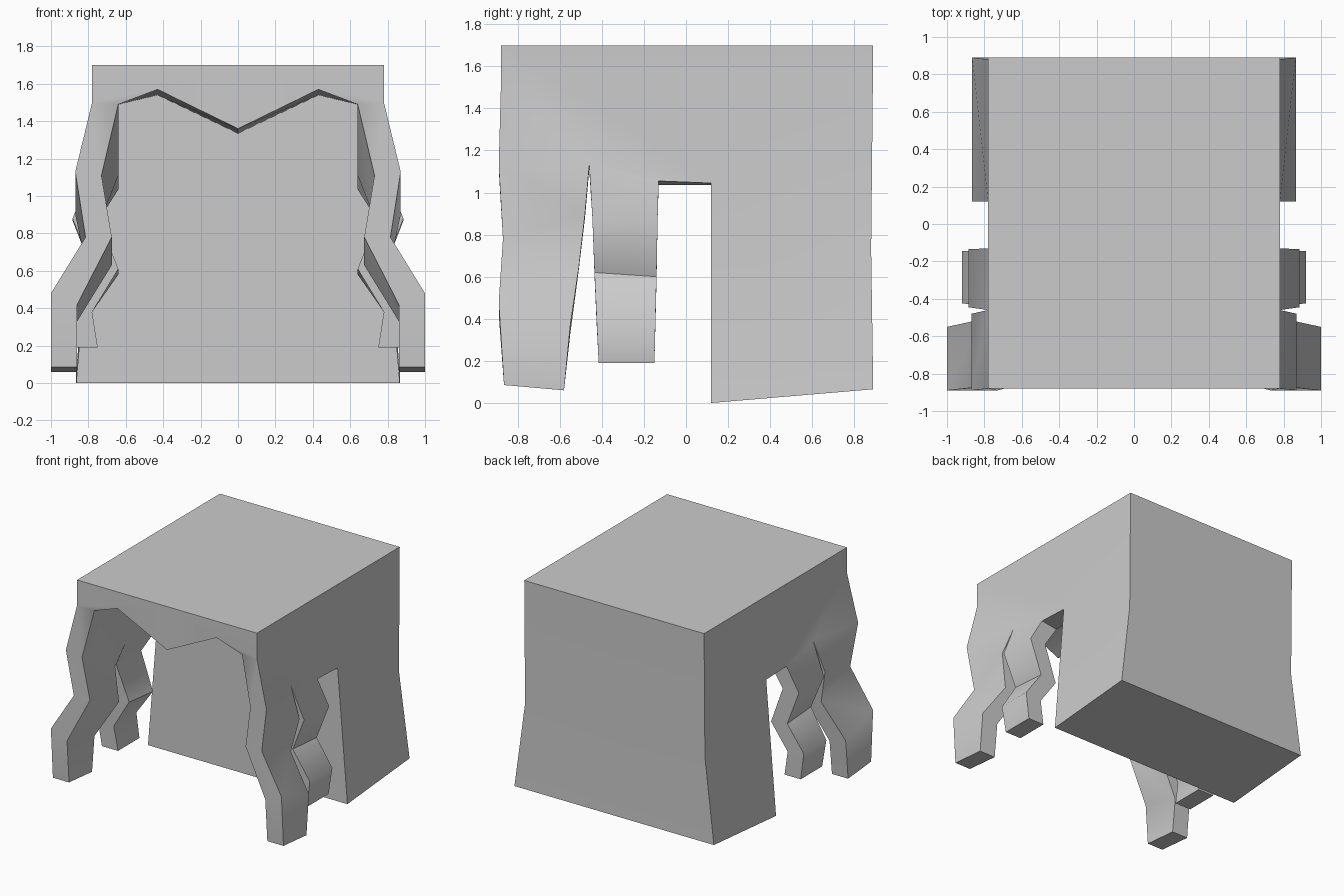
import bpy, bmesh, math

cube = bpy.data.objects.get("Cube")
if cube:
    bpy.data.objects.remove(cube)

grey = bpy.data.materials.new("plain grey")
grey.use_nodes = True
grey.diffuse_color = (0.6, 0.6, 0.6, 1)
grey.node_tree.nodes["Principled BSDF"].inputs["Base Color"].default_value = (0.6, 0.6, 0.6, 1)

THICK = 0.14      # thickness of side walls and legs
SIDE = 0.78       # outer half width
INNER = SIDE - THICK
FRONT, SLOT, BACK, TOP = -0.88, 0.12, 0.89, 1.7

bm = bmesh.new()


def face(*points):
    return bm.faces.new([bm.verts.new(p) for p in points])


def ring(front, rear, x):
    """Four corners of a leg section; front and rear are (y, outer z, inner z)."""
    return [(x, front[0], front[1]), (x - THICK, front[0], front[2]),
            (x - THICK, rear[0], rear[2]), (x, rear[0], rear[1])]


def leg(rings):
    for a, b in zip(rings, rings[1:]):
        for i in range(4):
            j = (i + 1) % 4
            face(a[i], a[j], b[j], b[i])
    face(*rings[-1])


# Corners shared by the legs and the wall above them
corner_out, corner_in = (SIDE, FRONT, 1.5), (INNER, -0.865, 1.49)
notch_out, notch_in = (SIDE, -0.46, 1.13), (INNER, -0.46, 1.11)
gap_out, gap_in = (SIDE, -0.13, 1.055), (INNER, -0.13, 1.035)
slot_out, slot_in = (SIDE, SLOT, 1.045), (INNER, SLOT, 1.035)

# Front leg, zigzagging outward
leg([[corner_out, corner_in, notch_in, notch_out],
     ring((-0.89, 1.13, 1.11), (-0.48, 0.90, 0.88), 0.87),
     ring((-0.87, 0.78, 0.78), (-0.51, 0.64, 0.63), 0.815),
     ring((-0.89, 0.48, 0.42), (-0.55, 0.37, 0.33), 1.0),
     ring((-0.865, 0.085, 0.085), (-0.58, 0.06, 0.06), 1.0)])

# Middle leg
leg([[notch_out, notch_in, gap_in, gap_out],
     ring((-0.445, 0.88, 0.88), (-0.135, 0.87, 0.87), 0.885),
     ring((-0.435, 0.62, 0.61), (-0.14, 0.60, 0.58), 0.78),
     ring((-0.425, 0.40, 0.38), (-0.145, 0.40, 0.38), 0.92),
     ring((-0.415, 0.19, 0.19), (-0.15, 0.19, 0.19), 0.89)])

# Side wall, outside and inside, with the slot ceiling
face(corner_out, notch_out, gap_out, slot_out, (SIDE, SLOT, TOP), (SIDE, FRONT, TOP))
face(corner_in, notch_in, gap_in, slot_in, (INNER, SLOT, 1.49))
face(gap_out, gap_in, slot_in, slot_out)

# Top, front fascia with its wavy edge, and the ceiling behind it
face((0, FRONT, TOP), (SIDE, FRONT, TOP), (SIDE, SLOT, TOP), (0, SLOT, TOP))
face((0, SLOT, TOP), (SIDE, SLOT, TOP), (SIDE, BACK, TOP), (0, BACK, TOP))
mid_front, peak_front = (0, FRONT, 1.36), (0.43, FRONT, 1.57)
mid_back, peak_back, end_back = (0, SLOT, 1.335), (0.43, SLOT, 1.54), (INNER, SLOT, 1.49)
face(mid_front, peak_front, corner_out, (SIDE, FRONT, TOP), (0, FRONT, TOP))
face(mid_front, peak_front, peak_back, mid_back)
face(peak_front, corner_in, end_back, peak_back)
face(peak_front, corner_out, corner_in)

# Rear block, flared towards the floor
foot_front, foot_back = (0.865, SLOT, 0), (0.865, BACK, 0.065)
waist = (SIDE, 0.88, 0.73)
face((0, SLOT, 0), foot_front, slot_out, slot_in, end_back, peak_back, mid_back)
face(slot_out, (SIDE, SLOT, TOP), (SIDE, BACK, TOP), waist)
face(slot_out, waist, foot_back, foot_front)
face((0, BACK, TOP), (SIDE, BACK, TOP), waist, (0, 0.88, 0.73))
face((0, 0.88, 0.73), waist, foot_back, (0, BACK, 0.065))
face((0, SLOT, 0), foot_front, foot_back, (0, BACK, 0.065))

# Mirror the half and weld it into one shell
copy = bmesh.ops.duplicate(bm, geom=bm.verts[:] + bm.edges[:] + bm.faces[:])["geom"]
for v in copy:
    if isinstance(v, bmesh.types.BMVert):
        v.co.x = -v.co.x
bmesh.ops.remove_doubles(bm, verts=bm.verts[:], dist=0.0005)
bmesh.ops.recalc_face_normals(bm, faces=bm.faces[:])

mesh = bpy.data.meshes.new("legged_block")
bm.to_mesh(mesh)
bm.free()
mesh.materials.append(grey)
body = bpy.data.objects.new("legged_block", mesh)
bpy.context.collection.objects.link(body)

bpy.ops.object.select_all(action="DESELECT")
body.select_set(True)
bpy.context.view_layer.objects.active = body
bpy.ops.object.shade_smooth_by_angle(angle=math.radians(50))
